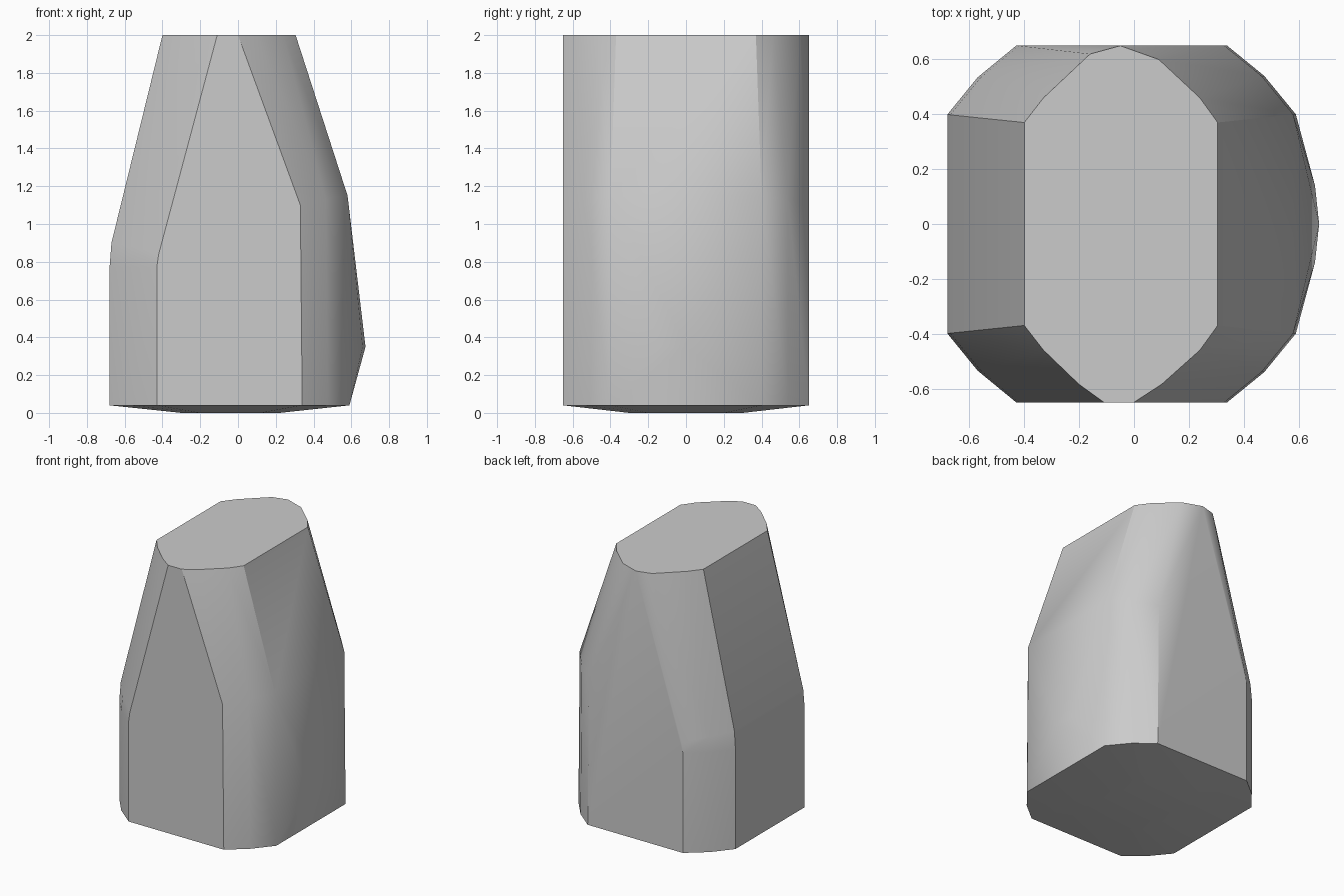
import bpy
import bmesh
import math

cube = bpy.data.objects.get("Cube")
if cube:
    bpy.data.objects.remove(cube, do_unlink=True)


def make_material(name, colour):
    material = bpy.data.materials.new(name)
    material.use_nodes = True
    material.diffuse_color = colour
    for node in material.node_tree.nodes:
        if node.type == "BSDF_PRINCIPLED":
            node.inputs["Base Color"].default_value = colour
    return material


def both_sides(points):
    """Mirror points from the back half to the front half."""
    return [(x, side * y, z) for x, y, z in points for side in (-1, 1)]


BASE, TOP = 0.04, 2.0
FLAT = 0.65  # half depth of the flat front and back

points = []

# shallow underside
for x, y in [(-0.3, 0.2), (-0.2, 0.3), (0.12, 0.3), (0.22, 0.2)]:
    points += both_sides([(x, y, 0)])

# rounded corner columns on the upright left-hand side of the front
for x, y in [(-0.68, 0.4), (-0.57, 0.535), (-0.43, FLAT)]:
    points += both_sides([(x, y, BASE), (x, y, 0.77)])
points += both_sides([(-0.67, 0.398, 0.9), (-0.56, 0.533, 0.88), (-0.42, FLAT, 0.84)])

# rounded corner columns on the bulging side
for x, y, bend in [(0.59, 0.4, 1.15), (0.475, 0.54, 1.13), (0.34, FLAT, 1.1)]:
    points += both_sides([(x, y, BASE), (x - 0.01, y, bend)])

# low ridge of the bulge
points += both_sides([(0.66, 0.14, 0.35)]) + [(0.675, 0, 0.35)]

# top outline: shared corners, then the front and back arcs
points += both_sides([(-0.4, 0.37, TOP), (-0.33, 0.46, TOP),
                      (0.24, 0.46, TOP), (0.305, 0.37, TOP)])
front_arc = [(-0.2, 0.585), (-0.11, FLAT), (0.0, FLAT), (0.1, 0.585)]
back_arc = [(-0.16, 0.62), (-0.05, FLAT), (0.09, 0.6)]
points += [(x, -y, TOP) for x, y in front_arc]
points += [(x, y, TOP) for x, y in back_arc]

# wrap the outline points in one solid body
bm = bmesh.new()
for point in points:
    bm.verts.new(point)
hull = bmesh.ops.convex_hull(bm, input=list(bm.verts))
unused = {v for v in hull["geom_interior"] + hull["geom_unused"]
          if isinstance(v, bmesh.types.BMVert) and v.is_valid and not v.link_faces}
bmesh.ops.delete(bm, geom=list(unused), context="VERTS")
bmesh.ops.dissolve_limit(bm, angle_limit=math.radians(1),
                         verts=list(bm.verts), edges=list(bm.edges))
bmesh.ops.recalc_face_normals(bm, faces=list(bm.faces))

mesh = bpy.data.meshes.new("tapered_block")
bm.to_mesh(mesh)
bm.free()
mesh.materials.append(make_material("light grey", (0.6, 0.6, 0.6, 1)))

block = bpy.data.objects.new("tapered_block", mesh)
bpy.context.collection.objects.link(block)
bpy.ops.object.select_all(action="DESELECT")
block.select_set(True)
bpy.context.view_layer.objects.active = block
bpy.ops.object.shade_smooth_by_angle(angle=math.radians(30))
